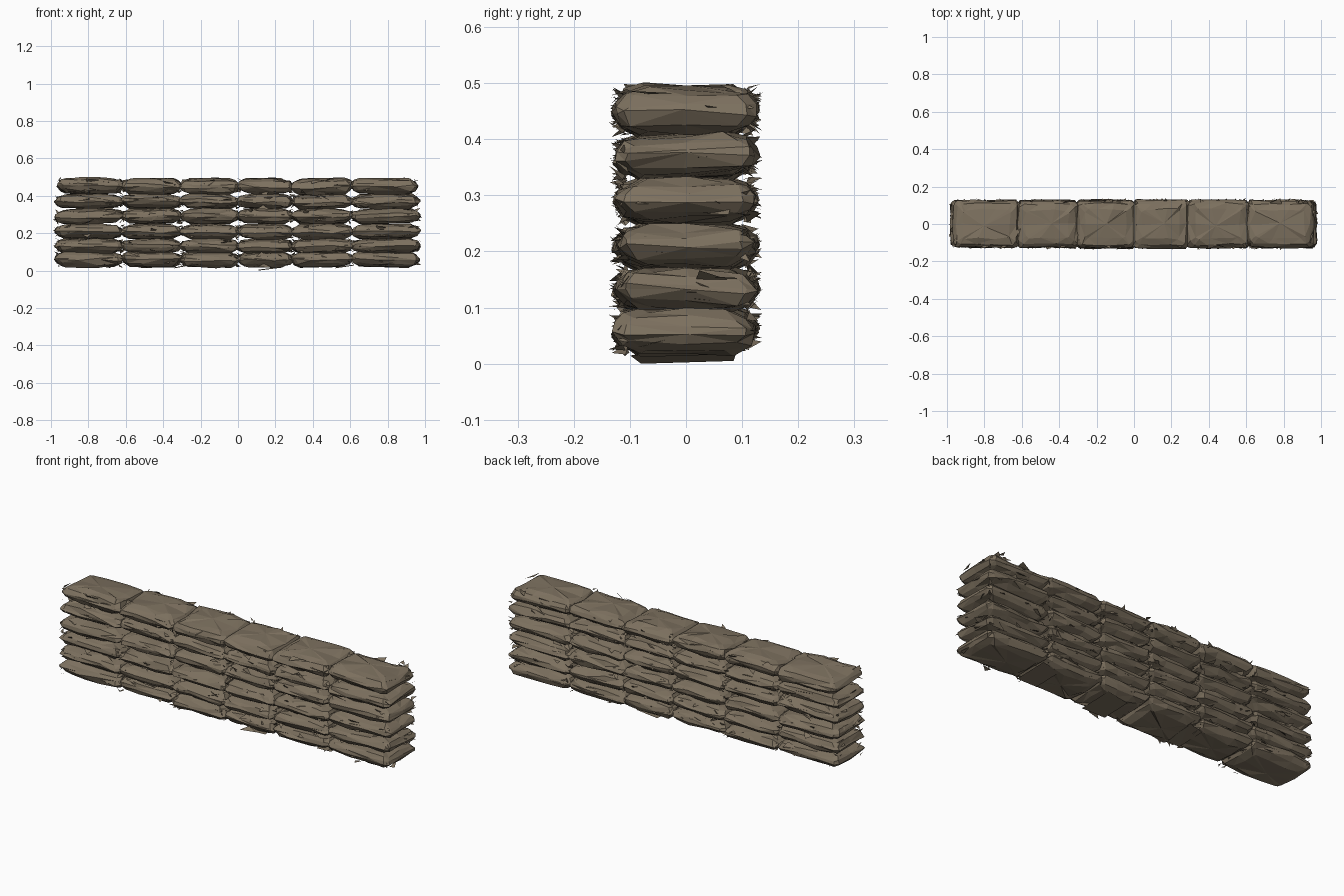
import bpy, bmesh, math, random
from mathutils import Vector

if "Cube" in bpy.data.objects:
    bpy.data.objects.remove(bpy.data.objects["Cube"])

random.seed(7)
cloth = bpy.data.materials.new("brown_burlap")
cloth.diffuse_color = (0.205, 0.165, 0.115, 1)
cloth.use_nodes = True
cloth.node_tree.nodes["Principled BSDF"].inputs["Base Color"].default_value = cloth.diffuse_color


def jit(a):
    return random.uniform(-a, a)


# outline of a bag seen from above: (inset from the rim, height fraction)
RINGS = [(0.045, -1.0), (0.016, -0.62), (0.0, -0.1), (0.004, 0.25), (0.018, 0.68), (0.05, 0.95)]
# rim points around a rectangle, in units of half length / half width
RIM = [(-1, -.86), (-.88, -1), (-.35, -1), (.35, -1), (.88, -1), (1, -.86), (1, 0),
       (1, .86), (.88, 1), (.35, 1), (-.35, 1), (-.88, 1), (-1, .86), (-1, 0)]


def sandbag(name, x0, x1, z0, z1, half_w):
    bm = bmesh.new()
    cx, hl = (x0 + x1) / 2, (x1 - x0) / 2
    cz, hh = (z0 + z1) / 2, (z1 - z0) / 2
    tilt, roll = jit(0.02), jit(0.05)

    def place(x, y, z):
        return bm.verts.new((cx + x, y, cz + z + x * tilt + y * roll))

    # stacked irregular rings form the plump body
    rings = []
    for inset, f in RINGS:
        ring = []
        for u, v in RIM:
            ring.append(place(u * (hl - inset) + jit(.006), v * (half_w - inset) + jit(.006),
                              f * hh * (1 - 0.12 * abs(u)) + jit(.006)))
        rings.append(ring)
    n = len(RIM)
    for a, b in zip(rings, rings[1:]):
        for i in range(n):
            j = (i + 1) % n
            bm.faces.new((a[i], a[j], b[j], b[i]))
    low, top = place(jit(.03), jit(.02), -hh), place(jit(.03), jit(.02), hh)
    for i in range(n):
        j = (i + 1) % n
        bm.faces.new((low, rings[0][j], rings[0][i]))
        bm.faces.new((top, rings[-1][i], rings[-1][j]))
    bmesh.ops.triangulate(bm, faces=bm.faces[:])
    bmesh.ops.recalc_face_normals(bm, faces=bm.faces[:])

    # torn folds of cloth around the rim
    for k in range(20):
        i = random.randrange(n)
        u0, v0 = RIM[i]
        u1, v1 = RIM[(i + 1) % n]
        p = Vector((u0 * hl, v0 * half_w, 0))
        q = Vector((u1 * hl, v1 * half_w, 0))
        out = Vector(((q - p).y, -(q - p).x, 0)).normalized()
        s = random.uniform(0, .5)
        a = p.lerp(q, s) - out * .02
        b = p.lerp(q, s + random.uniform(.3, .6)) - out * .015
        tip = p.lerp(q, random.random()) + out * random.uniform(-.002, .011)
        z = jit(hh * .75)
        bm.faces.new((place(a.x, a.y, z + jit(.014)), place(b.x, b.y, z + jit(.014)),
                      place(tip.x, tip.y, z + jit(.018))))
    mesh = bpy.data.meshes.new(name)
    bm.to_mesh(mesh)
    bm.free()
    mesh.materials.append(cloth)
    bpy.context.collection.objects.link(bpy.data.objects.new(name, mesh))
    return mesh


# six courses of six bags
JOINTS = [-0.98, -0.62, -0.305, 0.0, 0.29, 0.61, 0.975]
COURSES = [(0.018, 0.103), (0.092, 0.172), (0.168, 0.25), (0.25, 0.333), (0.332, 0.41), (0.408, 0.496)]
for r, (z0, z1) in enumerate(COURSES):
    end = 0.015 if r == 5 else 0
    for c in range(6):
        x0 = JOINTS[c] + (end if c == 0 else -.006)
        x1 = JOINTS[c + 1] + (-end if c == 5 else .006)
        sandbag(f"sandbag_{r + 1}_{c + 1}", x0, x1, z0, z1, 0.125 + jit(.004))

# loose cloth flaps sagging to the ground under the lowest course
for k, (x, w) in enumerate([(0.17, .06), (0.57, .05), (-0.3, .04)]):
    mesh = bpy.data.meshes.new("ground_flap")
    z = 0.0 if k == 0 else 0.012
    mesh.from_pydata([(x - w, -.08, z), (x + w, -.1, z + .015), (x + w, .09, z + .02), (x - w, .085, z + .005)],
                     [], [(0, 1, 2), (0, 2, 3)])
    mesh.materials.append(cloth)
    bpy.context.collection.objects.link(bpy.data.objects.new(f"ground_flap_{k + 1}", mesh))
